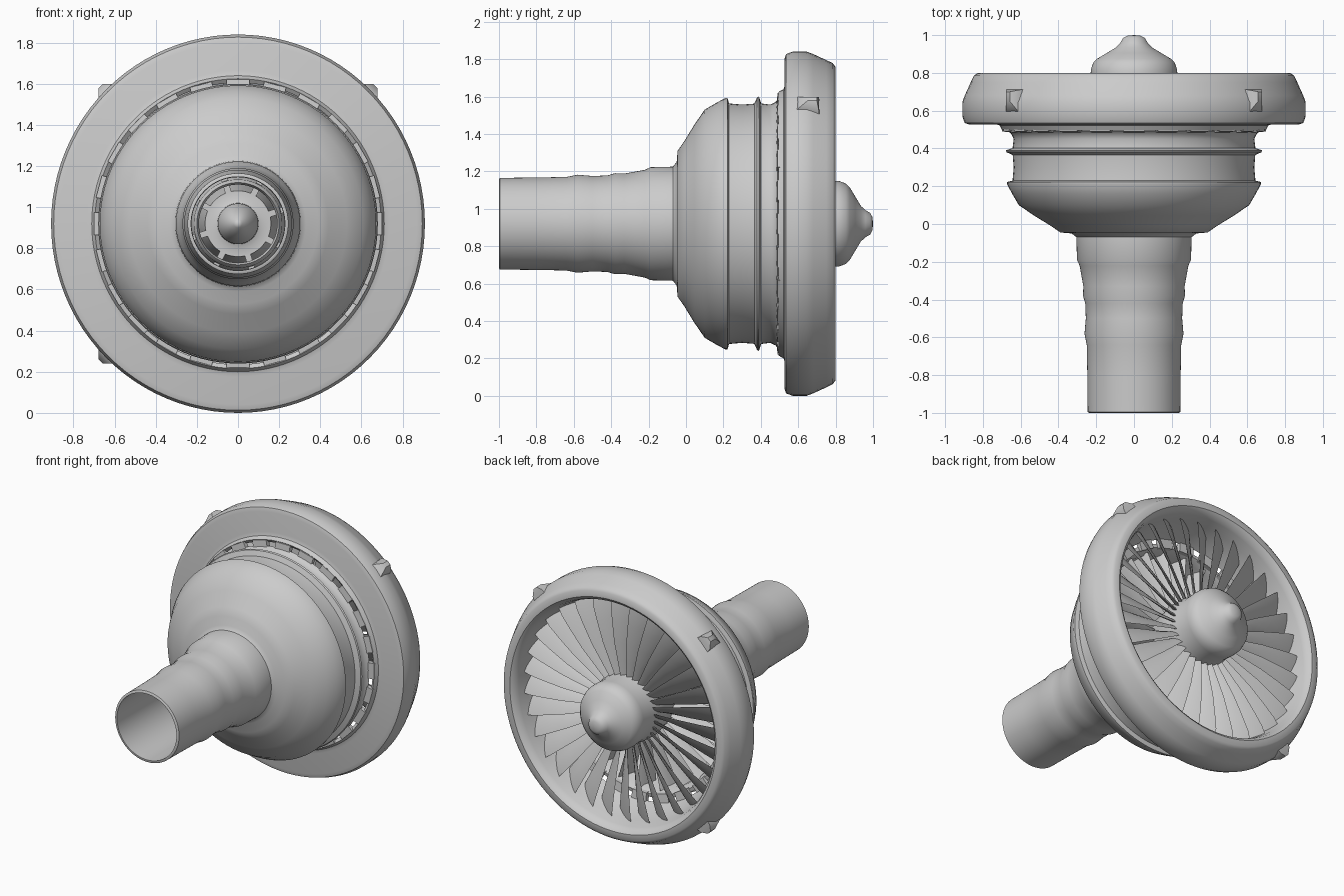
import bpy, bmesh
from math import sin, cos, pi, radians

if "Cube" in bpy.data.objects:
    bpy.data.objects.remove(bpy.data.objects["Cube"])

CZ = 0.92  # height of the turbine axis (runs along y)


def finish(name, bm, angle):
    bmesh.ops.remove_doubles(bm, verts=bm.verts, dist=1e-5)
    bmesh.ops.recalc_face_normals(bm, faces=bm.faces)
    me = bpy.data.meshes.new(name)
    bm.to_mesh(me)
    bm.free()
    ob = bpy.data.objects.new(name, me)
    bpy.context.collection.objects.link(ob)
    bpy.ops.object.select_all(action='DESELECT')
    bpy.context.view_layer.objects.active = ob
    ob.select_set(True)
    bpy.ops.object.shade_smooth_by_angle(angle=radians(angle))
    return ob


def lathe(name, profile, closed=True, segs=96, angle=35):
    """Revolve (radius, y) points around the turbine axis."""
    bm = bmesh.new()
    rings = []
    for r, y in profile:
        rings.append([bm.verts.new((r * cos(2 * pi * i / segs), y,
                                    CZ + r * sin(2 * pi * i / segs))) for i in range(segs)])
    pairs = list(zip(rings, rings[1:]))
    if closed:
        pairs.append((rings[-1], rings[0]))
    for a, b in pairs:
        for i in range(segs):
            j = (i + 1) % segs
            bm.faces.new((a[i], a[j], b[j], b[i]))
    return finish(name, bm, angle)


def vanes(name, count, stations, section, start=0.0, angle=40, used=None):
    """Radial array; stations are (radius, y, chord, pitch degrees, thickness)."""
    bm = bmesh.new()
    n = len(section)
    for k in range(used or count):
        th = start + 2 * pi * k / count
        loops = []
        for r, y, chord, pitch, thick in stations:
            a = radians(pitch)
            loop = []
            for u, v in section:
                t = u * chord * cos(a) + v * thick * sin(a)
                dy = -u * chord * sin(a) + v * thick * cos(a)
                loop.append(bm.verts.new((r * cos(th) - t * sin(th), y + dy,
                                          CZ + r * sin(th) + t * cos(th))))
            loops.append(loop)
        for a, b in zip(loops, loops[1:]):
            for i in range(n):
                j = (i + 1) % n
                bm.faces.new((a[i], a[j], b[j], b[i]))
        bm.faces.new(loops[0])
        bm.faces.new(loops[-1])
    return finish(name, bm, angle)


BOX = [(-.5, -.5), (.5, -.5), (.5, .5), (-.5, .5)]
AIRFOIL = [(-.5, 0), (-.25, .55), (.1, .6), (.5, .1), (.1, -.3), (-.25, -.35)]

# Exhaust pipe, bulging casing and its two ribs, as one hollow shell
lathe("engine_casing", [
    (.237, -1), (.245, -.995), (.247, -.8), (.25, -.64), (.262, -.58), (.255, -.5),
    (.258, -.42), (.27, -.38), (.268, -.33), (.288, -.22), (.302, -.19), (.305, -.07),
    (.33, -.05), (.39, -.045), (.44, -.01), (.53, .045), (.61, .1), (.645, .16),
    (.672, .21), (.672, .222), (.643, .23), (.637, .3), (.642, .365), (.675, .38),
    (.68, .39), (.643, .402), (.637, .45), (.65, .478), (.665, .49),
    (.64, .495), (.61, .45), (.605, .22), (.56, .12), (.42, .03), (.3, -.01), (.26, -.06),
    (.24, -.2), (.228, -.4), (.226, -.8), (.228, -1)])

# Thick intake ring around the fan, very slightly taller than wide
ring = lathe("intake_ring", [
    (.685, .51), (.705, .495), (.72, .522), (.745, .53), (.88, .526), (.907, .535),
    (.92, .57), (.92, .645), (.907, .68), (.875, .75), (.858, .785), (.84, .798),
    (.80, .80), (.78, .785), (.766, .75), (.75, .68), (.72, .58)])
ring.scale.x = .988

# Brackets bridging the slotted gap between casing and ring
vanes("gap_brackets", 24, [(.63, .497, .11, 0, .03), (.70, .505, .11, 0, .03)], BOX)

# Nose spinner, central hub and exhaust cone
lathe("hub_and_spinner", [
    (0, 1), (.035, .997), (.058, .985), (.072, .96), (.095, .935), (.145, .905),
    (.195, .875), (.215, .855), (.228, .82), (.23, .79), (.225, .7), (.235, .66),
    (.24, .56), (.225, .5), (.2, .3), (.17, .08), (.16, .03), (.125, .03), (.1, .02),
    (.098, -.04), (.06, -.12), (.02, -.18), (0, -.19)], closed=False)

# Pitched and twisted fan blades
vanes("fan_blades", 32, [
    (.215, .645, .085, 55, .018), (.33, .65, .115, 48, .018), (.46, .66, .145, 42, .016),
    (.6, .665, .165, 37, .014), (.70, .665, .18, 34, .012), (.75, .66, .178, 33, .012)], AIRFOIL)

# Stationary vanes behind the fan
vanes("stator_vanes", 24, [(.2, .42, .1, 115, .016), (.62, .42, .13, 110, .016)], AIRFOIL)

# Exhaust nozzle ring and its struts
lathe("exhaust_inner_ring", [(.19, .0), (.2, -.02), (.215, .0), (.235, .3), (.215, .3)])
vanes("exhaust_struts", 8, [(.15, .06, .03, 0, .06), (.3, .06, .03, 0, .06)], BOX, start=.3)

# Three small mounting lugs on the outside of the ring
vanes("ring_lugs", 4, [(.86, .64, .12, 0, .15), (.91, .65, .1, 0, .12),
                       (.945, .675, .03, 0, .05)], BOX, start=pi / 4, used=3)
